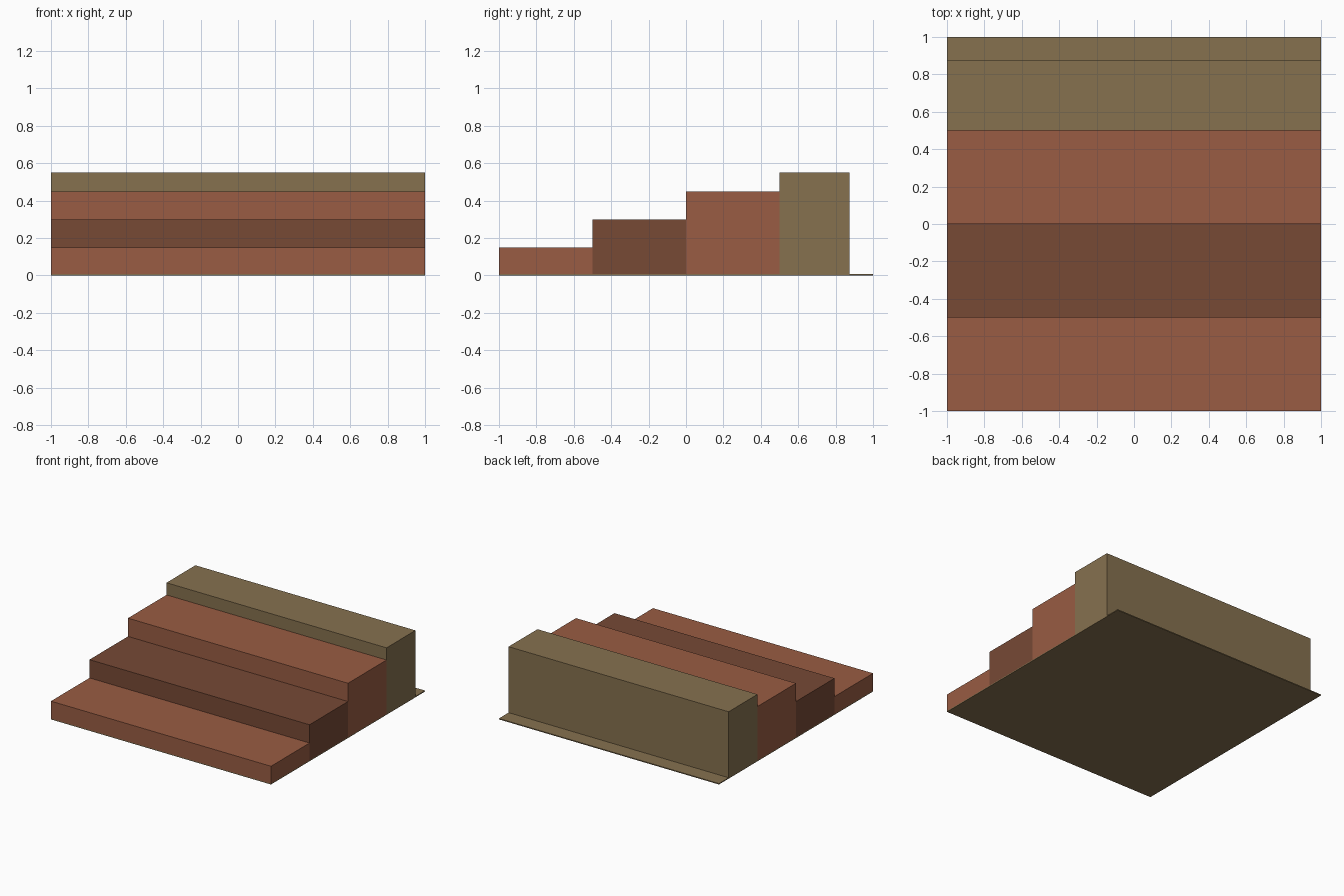
import bpy

cube = bpy.data.objects.get("Cube")
if cube:
    bpy.data.objects.remove(cube, do_unlink=True)


def make_material(name, rgb):
    mat = bpy.data.materials.new(name)
    mat.use_nodes = True
    colour = (*rgb, 1)
    mat.diffuse_color = colour
    mat.node_tree.nodes["Principled BSDF"].inputs["Base Color"].default_value = colour
    return mat


def make_block(name, front, back, bottom, top, mat):
    """Full-width box spanning the given depth and height."""
    bpy.ops.mesh.primitive_cube_add(size=1)
    block = bpy.context.object
    block.name = block.data.name = name
    centre_y, centre_z = (front + back) / 2, (bottom + top) / 2
    for v in block.data.vertices:
        v.co.x *= WIDTH
        v.co.y *= back - front
        v.co.z *= top - bottom
    block.location = (0, centre_y, centre_z)
    block.data.materials.append(mat)
    return block


WIDTH = 2
BASE = 0.008
TREAD = 0.5
RISE = 0.15

terracotta = make_material("terracotta", (0.319, 0.107, 0.056))
dark_brown = make_material("dark brown", (0.184, 0.067, 0.036))
olive_tan = make_material("olive tan", (0.238, 0.165, 0.078))

# Thin ground slab under everything
make_block("base_slab", -1, 1, 0, BASE, olive_tan)

# Three rising steps in alternating colours
names = ("lower_step", "middle_step", "upper_step")
for i, name in enumerate(names):
    front = -1 + i * TREAD
    mat = dark_brown if i % 2 else terracotta
    make_block(name, front, front + TREAD, BASE, (i + 1) * RISE, mat)

# Tall wall behind the steps
make_block("back_wall", 0.5, 0.875, BASE, 0.55, olive_tan)
